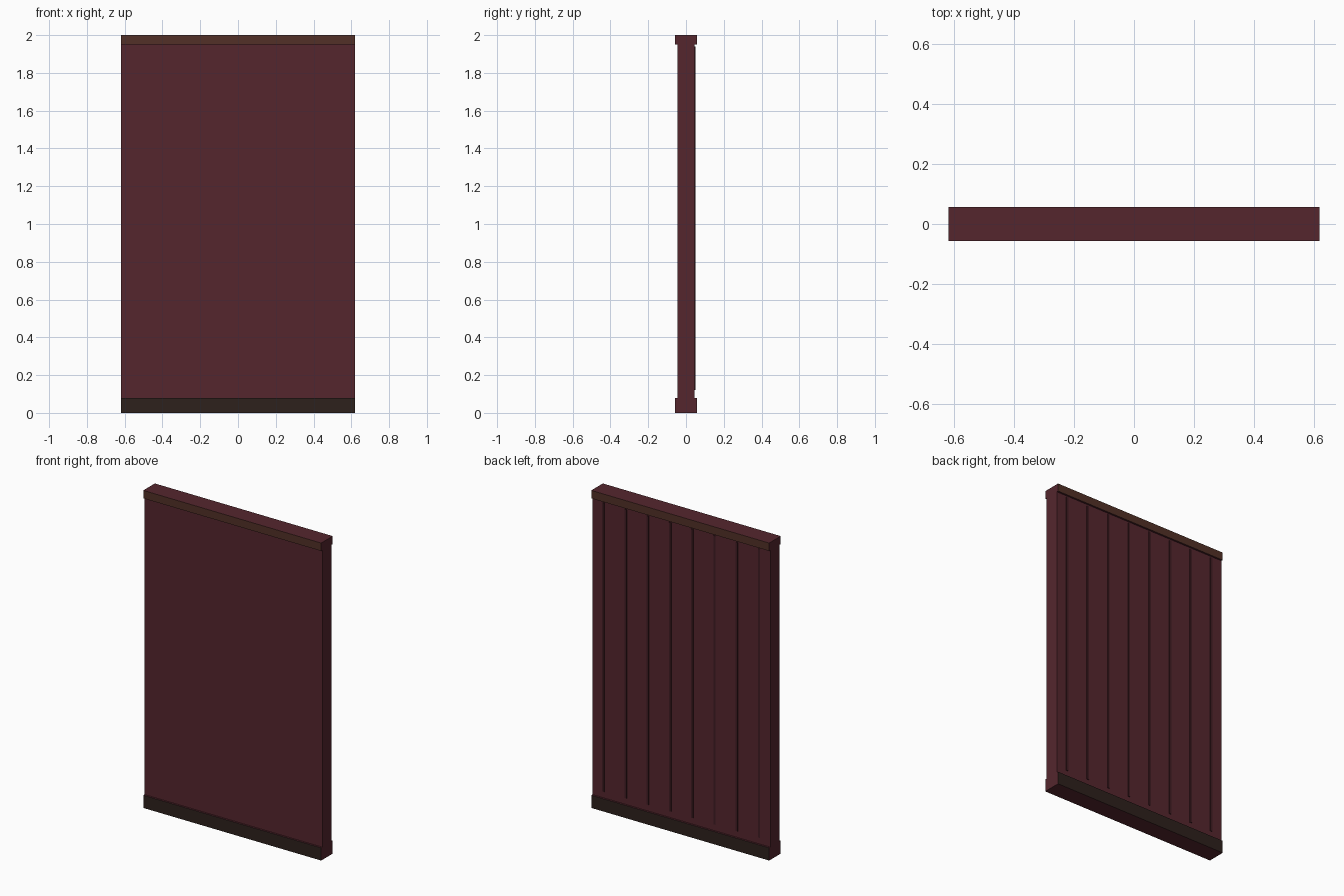
import bpy

if "Cube" in bpy.data.objects:
    bpy.data.objects.remove(bpy.data.objects["Cube"])

WIDTH, DEPTH, CORE = 1.24, 0.115, 0.092


def material(name, rgb):
    m = bpy.data.materials.new(name)
    m.diffuse_color = (*rgb, 1)
    m.use_nodes = True
    m.node_tree.nodes["Principled BSDF"].inputs["Base Color"].default_value = m.diffuse_color
    return m


maroon = material("maroon_paint", (0.09, 0.0195, 0.027))
brown = material("brown_wood", (0.084, 0.03, 0.02))
dark = material("dark_wood", (0.027, 0.015, 0.012))
seam = material("dark_maroon", (0.05, 0.012, 0.016))


def box(name, x, y, z, mat, face_mat=None):
    """Box from (min, max) ranges; face_mat colours faces other than ends, top of cap and base."""
    bpy.ops.mesh.primitive_cube_add(
        size=1, location=[(a + b) / 2 for a, b in (x, y, z)])
    ob = bpy.context.object
    ob.name = name
    ob.scale = [b - a for a, b in (x, y, z)]
    bpy.ops.object.transform_apply(location=False, rotation=False, scale=True)
    ob.data.materials.append(mat)
    if face_mat:
        ob.data.materials.append(face_mat)
        for p in ob.data.polygons:
            if abs(p.normal.y) > 0.5:
                p.material_index = 1
    return ob


full = (-WIDTH / 2, WIDTH / 2)

# Main slab between the rails
box("wall_panel", full, (-CORE / 2, CORE / 2), (0.08, 1.95), maroon)

# Base and cap rails: trim colour on front and back only
box("base_rail", full, (-DEPTH / 2, DEPTH / 2), (0, 0.08), maroon, dark)
box("cap_rail", full, (-DEPTH / 2, DEPTH / 2), (1.95, 2.0), maroon, brown)

# Narrow raised battens on the back
step = WIDTH / 8
for i in range(8):
    cx = (i - 3.5) * step
    box(f"back_batten_{i + 1}", (cx - 0.007, cx + 0.007),
        (CORE / 2 - 0.004, CORE / 2 + 0.004), (0.12, 1.94), seam)
